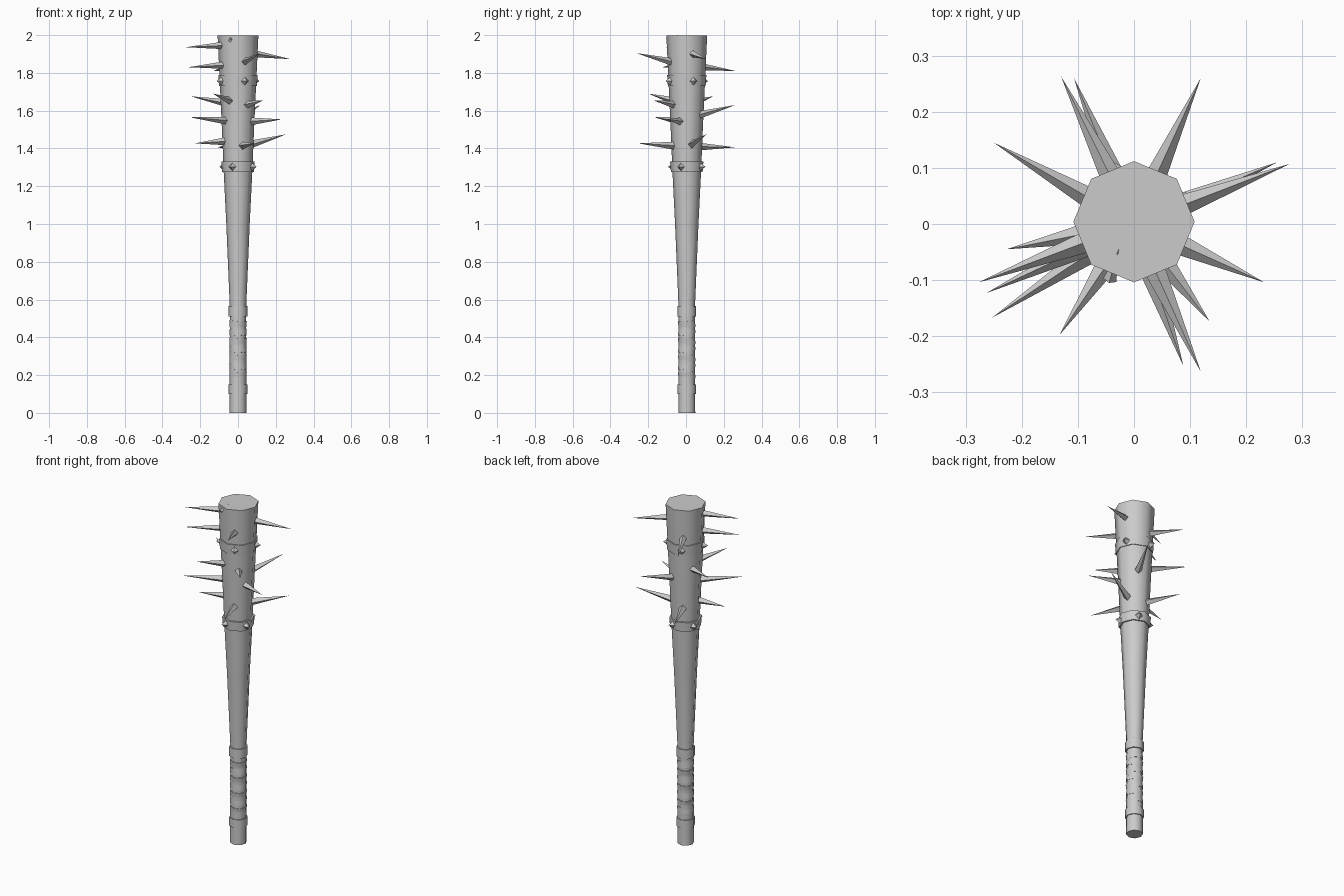
import bpy, bmesh, math
from mathutils import Vector, Matrix

cube = bpy.data.objects.get("Cube")
if cube:
    bpy.data.objects.remove(cube, do_unlink=True)

grey = bpy.data.materials.new("plain_grey")
grey.use_nodes = True
grey.diffuse_color = (0.6, 0.6, 0.6, 1)
grey.node_tree.nodes["Principled BSDF"].inputs["Base Color"].default_value = grey.diffuse_color

CENTRE = Vector((0, 0.004, 0))


def finish(name, bm, smooth=False):
    bmesh.ops.recalc_face_normals(bm, faces=bm.faces)
    mesh = bpy.data.meshes.new(name)
    bm.to_mesh(mesh)
    bm.free()
    mesh.materials.append(grey)
    obj = bpy.data.objects.new(name, mesh)
    bpy.context.collection.objects.link(obj)
    if smooth:
        bpy.ops.object.select_all(action="DESELECT")
        obj.select_set(True)
        bpy.context.view_layer.objects.active = obj
        bpy.ops.object.shade_smooth_by_angle(angle=math.radians(50))
    return obj


def lathe(name, profile, closed=False, tilt=Matrix(), sides=8):
    """Turn (radius, z) points around the axis; closed makes a hollow band."""
    bm = bmesh.new()
    rings = []
    for r, z in profile:
        rings.append([bm.verts.new(tilt @ Vector((r * math.cos(a), r * math.sin(a), z)) + CENTRE)
                      for a in (math.tau * i / sides for i in range(sides))])
    pairs = list(zip(rings, rings[1:]))
    if closed:
        pairs.append((rings[-1], rings[0]))
    else:
        bm.faces.new(rings[0])
        bm.faces.new(rings[-1])
    for low, high in pairs:
        for i in range(sides):
            j = (i + 1) % sides
            bm.faces.new((low[i], low[j], high[j], high[i]))
    return finish(name, bm, smooth=True)


def spike(name, base, tip, radius):
    """Four-sided pyramid from base to tip."""
    base, tip = Vector(base), Vector(tip)
    axis = tip - base
    turn = axis.to_track_quat("Z", "Y").to_matrix().to_4x4()
    bm = bmesh.new()
    bmesh.ops.create_cone(bm, cap_ends=True, segments=4, radius1=radius, radius2=0,
                          depth=axis.length,
                          matrix=Matrix.Translation((base + tip) / 2) @ turn)
    return finish(name, bm)


def band(name, low, high, r_low, r_high):
    inner = r_low - 0.02
    return lathe(name, [(inner, low), (r_low, low), (r_high, high), (inner, high)], closed=True)


# Tapered wooden shaft
lathe("club_body", [(0.045, 0), (0.043, 0.55), (0.062, 1.0), (0.076, 1.28),
                    (0.085, 1.5), (0.108, 1.997)])

# Grip collars and the collars around the head
band("lower_grip_collar", 0.10, 0.15, 0.05, 0.05)
band("upper_grip_collar", 0.51, 0.565, 0.05, 0.05)
band("lower_head_collar", 1.275, 1.33, 0.084, 0.088)
band("upper_head_collar", 1.73, 1.79, 0.1, 0.104)

# Slanted cord turns on the grip
for i in range(7):
    z = 0.2 + 0.045 * i
    tilt = Matrix.Translation((0, 0, z)) @ Matrix.Rotation(math.radians(6), 4, (-1) ** i * Vector((0.7, 0.7, 0)))
    lathe("grip_cord_%d" % (i + 1),
          [(0.036, -0.018), (0.0445, -0.018), (0.0455, 0.018), (0.036, 0.018)],
          closed=True, tilt=tilt)

# Four small studs on each head collar
for label, z, start, r in (("lower", 1.303, 67.5, 0.078), ("upper", 1.757, 22.5, 0.093)):
    for k in range(4):
        a = math.radians(start + 90 * k)
        d = Vector((math.cos(a), math.sin(a), 0))
        at = CENTRE + Vector((0, 0, z))
        spike("%s_stud_%d" % (label, k + 1), at + d * r, at + d * (r + 0.029), 0.022)

# Long spikes: tip x, y, z and height of the root
SPIKES = [
    (-0.13, 0.263, 1.81, 1.835), (-0.107, 0.26, 1.406, 1.41), (0.119, 0.26, 1.63, 1.575),
    (0.255, 0.11, 1.475, 1.42), (0.277, 0.107, 1.873, 1.905), (0.232, -0.104, 1.554, 1.543),
    (0.135, -0.174, 1.655, 1.63), (0.119, -0.263, 1.905, 1.855), (0.088, -0.253, 1.427, 1.415),
    (-0.133, -0.198, 1.69, 1.65), (-0.253, -0.167, 1.565, 1.547), (-0.263, -0.123, 1.83, 1.842),
    (-0.277, -0.104, 1.936, 1.946), (-0.227, -0.045, 1.427, 1.438), (-0.25, 0.145, 1.676, 1.64),
]
for n, (x, y, z, root) in enumerate(SPIKES):
    d = Vector((x, y, 0)).normalized() * 0.068
    spike("spike_%d" % (n + 1), (d.x, d.y, root), (x, y, z), 0.021)

# Bent spike poking through the rim
spike("rim_spike", (-0.043, -0.1, 1.972), (-0.027, -0.045, 2.0), 0.012)
